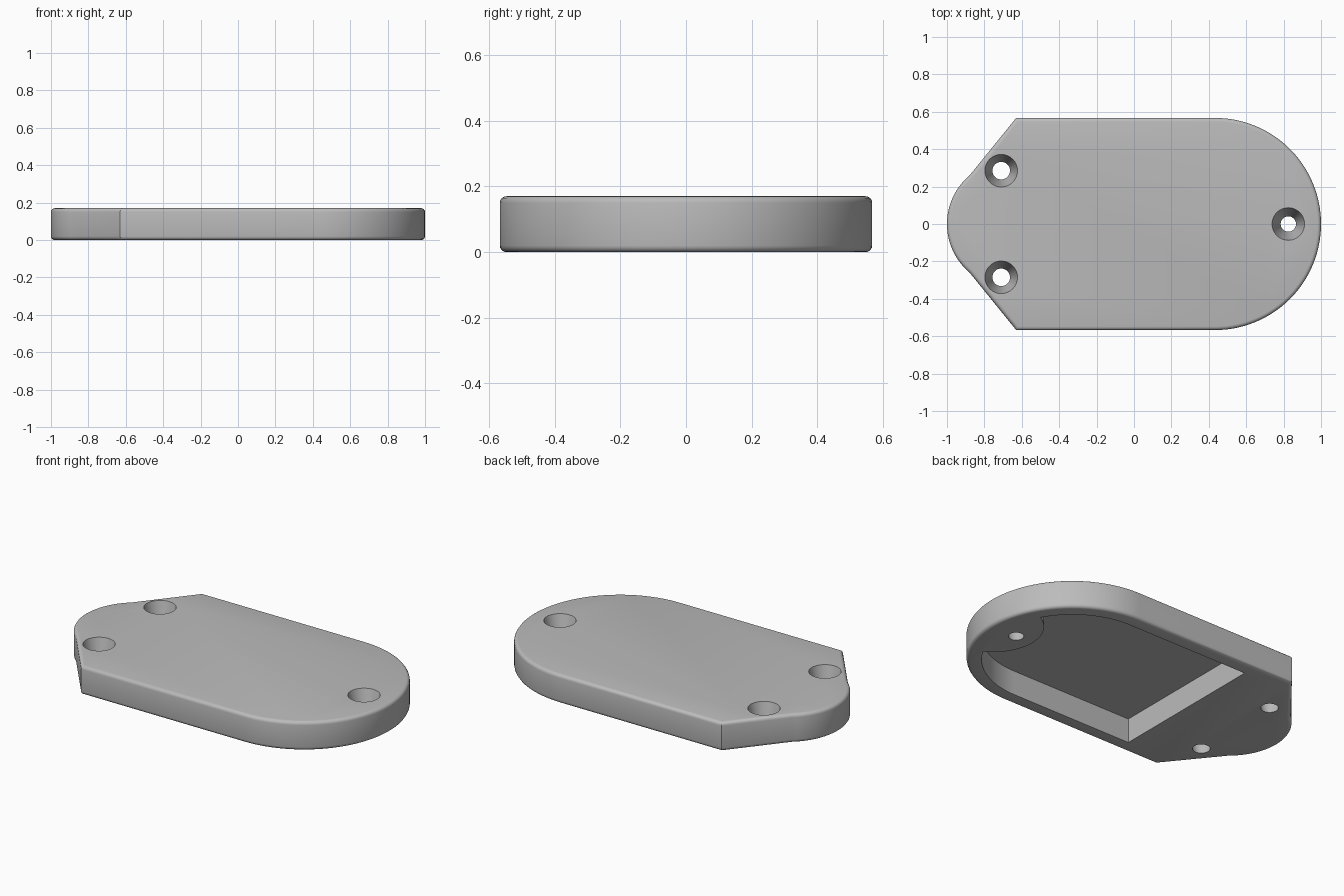
import bpy, bmesh
from math import sin, cos, pi, radians, atan2, acos

cube = bpy.data.objects.get("Cube")
if cube:
    bpy.data.objects.remove(cube, do_unlink=True)

HEIGHT = 0.17
HALF = 0.567       # half width of the plate
NOSE_X = 0.433     # centre of the big round end
ROUND = 0.02       # edge rounding

grey = bpy.data.materials.new("plain grey")
grey.use_nodes = True
grey.diffuse_color = (0.5, 0.5, 0.5, 1)
grey.node_tree.nodes["Principled BSDF"].inputs["Base Color"].default_value = (0.5, 0.5, 0.5, 1)


def arc(cx, r, start, end, n):
    return [(cx + r * cos(start + (end - start) * i / n),
             r * sin(start + (end - start) * i / n)) for i in range(n + 1)]


def prism(name, outline, z0, z1, rounding=0):
    """Extrude a closed outline, optionally rounding its top and bottom rims."""
    bm = bmesh.new()
    base = bm.faces.new([bm.verts.new((x, y, z0)) for x, y in outline])
    top = bmesh.ops.extrude_face_region(bm, geom=[base])["geom"]
    bmesh.ops.translate(bm, vec=(0, 0, z1 - z0),
                        verts=[v for v in top if isinstance(v, bmesh.types.BMVert)])
    bmesh.ops.recalc_face_normals(bm, faces=bm.faces)
    if rounding:
        rims = [e for e in bm.edges if abs(e.verts[0].co.z - e.verts[1].co.z) < 1e-5]
        bmesh.ops.bevel(bm, geom=rims, offset=rounding, segments=4, profile=0.5,
                        affect='EDGES')
    return finish(name, bm)


def finish(name, bm):
    mesh = bpy.data.meshes.new(name)
    bm.to_mesh(mesh)
    bm.free()
    mesh.materials.append(grey)
    obj = bpy.data.objects.new(name, mesh)
    bpy.context.collection.objects.link(obj)
    return obj


def tapered_hole(name, x, y, r_bottom, r_top):
    margin = 0.02
    slope = (r_top - r_bottom) / HEIGHT
    bm = bmesh.new()
    bmesh.ops.create_cone(bm, cap_ends=True, segments=48,
                          radius1=r_bottom - slope * margin,
                          radius2=r_top + slope * margin,
                          depth=HEIGHT + 2 * margin)
    bmesh.ops.translate(bm, verts=bm.verts, vec=(x, y, HEIGHT / 2))
    return finish(name, bm)


# Plate: round end, straight sides, angled shoulders, small rounded tip
tip = radians(130)
outline = arc(NOSE_X, HALF, -pi / 2, pi / 2, 56)
outline += [(-0.63, HALF)] + arc(-0.66, 0.34, tip, 2 * pi - tip, 28) + [(-0.63, -HALF)]
plate = prism("cover_plate", outline, 0, HEIGHT, ROUND)

# Pocket underneath, notched by a round boss at the nose screw
WALL_R, BOSS_X, BOSS_R = 0.485, 0.985, 0.272
gap = BOSS_X - NOSE_X
meet = acos((WALL_R ** 2 + gap ** 2 - BOSS_R ** 2) / (2 * WALL_R * gap))
turn = atan2(WALL_R * sin(meet), WALL_R * cos(meet) - gap)
pocket = [(-0.367, -WALL_R)] + arc(NOSE_X, WALL_R, -pi / 2, -meet, 28)
pocket += arc(BOSS_X, BOSS_R, 2 * pi - turn, turn, 24)[1:-1]
pocket += arc(NOSE_X, WALL_R, meet, pi / 2, 28) + [(-0.367, WALL_R)]
cutters = [prism("pocket_cutter", pocket, -0.05, 0.145)]

# Tapered screw holes
for side in (1, -1):
    cutters.append(tapered_hole("tail_hole_cutter", -0.71, side * 0.285, 0.047, 0.087))
cutters.append(tapered_hole("nose_hole_cutter", 0.825, 0, 0.041, 0.087))

bpy.ops.object.select_all(action='DESELECT')
bpy.context.view_layer.objects.active = plate
plate.select_set(True)
for cutter in cutters:
    cutter.hide_render = True
    mod = plate.modifiers.new("cut", 'BOOLEAN')
    mod.operation = 'DIFFERENCE'
    mod.solver = 'EXACT'
    mod.object = cutter
    bpy.ops.object.modifier_apply(modifier=mod.name)
    bpy.data.objects.remove(cutter, do_unlink=True)

bpy.ops.object.shade_smooth_by_angle(angle=radians(30))
